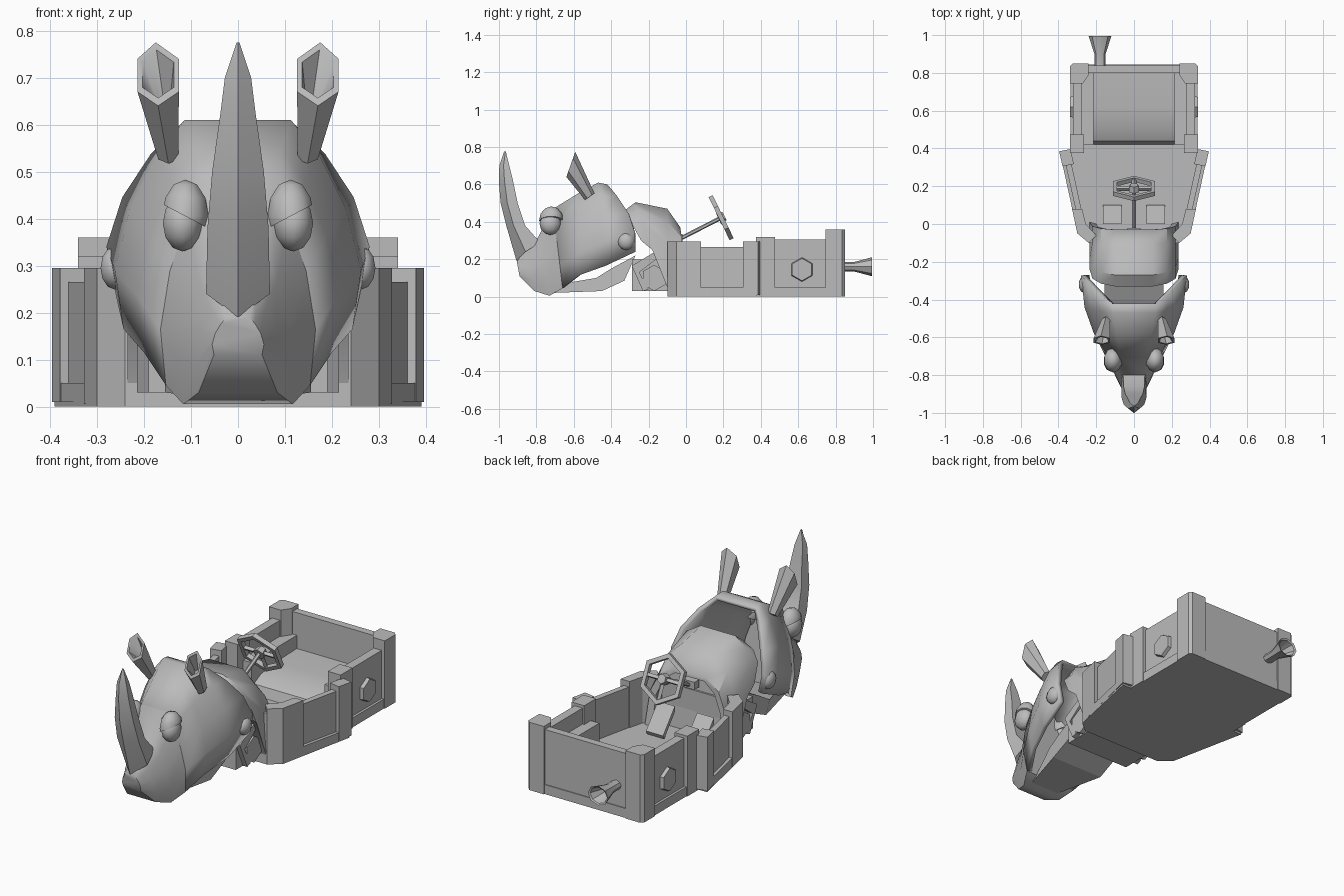
import bpy, bmesh, math
from mathutils import Vector, Matrix

cube = bpy.data.objects.get("Cube")
if cube:
    bpy.data.objects.remove(cube)

grey = bpy.data.materials.new("Grey")
grey.use_nodes = True
grey.diffuse_color = (0.5, 0.5, 0.5, 1)
grey.node_tree.nodes["Principled BSDF"].inputs["Base Color"].default_value = (0.5, 0.5, 0.5, 1)
parts = []


def finish(name, bm, smooth=30, mirror=False):
    """Turn a bmesh into an object, with an optional mirrored twin."""
    bmesh.ops.remove_doubles(bm, verts=bm.verts, dist=0.0005)
    bmesh.ops.recalc_face_normals(bm, faces=bm.faces)
    for side in ("left", "right") if mirror else ("",):
        if side == "right":
            bmesh.ops.scale(bm, vec=(-1, 1, 1), verts=bm.verts)
            bmesh.ops.reverse_faces(bm, faces=bm.faces)
        label = (side + "_" if side else "") + name
        me = bpy.data.meshes.new(label)
        bm.to_mesh(me)
        me.materials.append(grey)
        ob = bpy.data.objects.new(label, me)
        bpy.context.collection.objects.link(ob)
        parts.append((ob, smooth))
    bm.free()
    return ob


def loft(name, rings, closed=True, caps=(True, True), smooth=30, mirror=False):
    bm = bmesh.new()
    rows = [[bm.verts.new(p) for p in r] for r in rings]
    n = len(rows[0])
    for a, b in zip(rows, rows[1:]):
        for i in range(n if closed else n - 1):
            j = (i + 1) % n
            bm.faces.new((a[i], a[j], b[j], b[i]))
    for row, cap in zip((rows[0], rows[-1]), caps):
        if cap:
            bm.faces.new(row)
    return finish(name, bm, smooth, mirror)


def prism(name, outline, z0, z1, mirror=False):
    return loft(name, [[(x, y, z) for x, y in outline] for z in (z0, z1)], smooth=0, mirror=mirror)


def box(name, lo, hi, mirror=False):
    (a, b, c), (d, e, f) = lo, hi
    return prism(name, [(a, b), (d, b), (d, e), (a, e)], c, f, mirror)


def rod(name, p, q, r0, r1, sides=8, mirror=False):
    p, q = Vector(p), Vector(q)
    bm = bmesh.new()
    m = Matrix.Translation((p + q) / 2) @ (q - p).to_track_quat('Z', 'Y').to_matrix().to_4x4()
    bmesh.ops.create_cone(bm, cap_ends=True, segments=sides, radius1=r0, radius2=r1,
                          depth=(q - p).length, matrix=m)
    return finish(name, bm, 40, mirror)


def ball(name, centre, size, tilt=0, mirror=False):
    bm = bmesh.new()
    m = Matrix.Translation(centre) @ Matrix.Rotation(tilt, 4, 'X') @ Matrix.Diagonal((*size, 1))
    bmesh.ops.create_uvsphere(bm, u_segments=10, v_segments=6, radius=1, matrix=m)
    return finish(name, bm, 50, mirror)


# Head shell: arched sections (top y, top z, bottom y, bottom z, half width, bulge)
def arch(yt, zt, yb, zb, w, bulge=0):
    half = [(0.43, 0), (0.66, 0.17), (0.88, 0.43), (1, 0.72), (0.93, 1)]
    pts = [(w * x, yt + (yb - yt) * t + bulge * math.sin(math.pi * t), zt + (zb - zt) * t) for x, t in half]
    return [(-x, y, z) for x, y, z in reversed(pts)] + pts


head = loft("head", [arch(-0.42, 0.6, -0.27, 0.24, 0.28, 0.05),
                     arch(-0.47, 0.61, -0.43, 0.165, 0.262),
                     arch(-0.58, 0.55, -0.57, 0.115, 0.215),
                     arch(-0.71, 0.47, -0.66, 0.045, 0.165)],
            closed=False, caps=(False, False), smooth=50)
shell = head.modifiers.new("thickness", 'SOLIDIFY')
shell.thickness, shell.offset = 0.025, -1
loft("snout", [arch(-0.71, 0.47, -0.66, 0.045, 0.165),
               arch(-0.79, 0.32, -0.73, 0.005, 0.125),
               arch(-0.86, 0.25, -0.81, 0.03, 0.09),
               arch(-0.905, 0.19, -0.89, 0.11, 0.055)], smooth=50)

# Lower jaw
jaw = [(-0.72, 0.02), (-0.45, 0.03), (-0.33, 0.085), (-0.27, 0.22), (-0.4, 0.15), (-0.48, 0.1), (-0.66, 0.07)]
loft("jaw", [[(s * (0.08 if y < -0.6 else 0.155), y, z) for y, z in jaw] for s in (-1, 1)], smooth=0)

# Horn: height, front y, back y, half width
horn = [(0.775, -0.967, -0.963, 0.003), (0.7, -0.992, -0.945, 0.028), (0.62, -0.995, -0.925, 0.038),
        (0.5, -0.985, -0.9, 0.055), (0.38, -0.955, -0.86, 0.065), (0.24, -0.9, -0.78, 0.068)]
rings = []
for z, f, b, w in horn:
    m, drop = (f + b) / 2, 0.05 if z < 0.3 else 0
    rings.append([(0, f - 0.006, z - drop), (w, f * 0.65 + b * 0.35, z), (w * 0.85, b, z + drop),
                  (-w * 0.85, b, z + drop), (-w, f * 0.65 + b * 0.35, z)])
loft("horn", rings, smooth=35)

# Eyes, lids, cheek bolts
ball("eye", (0.118, -0.725, 0.39), (0.044, 0.058, 0.06), mirror=True)
bm = bmesh.new()
bmesh.ops.create_uvsphere(bm, u_segments=10, v_segments=6, radius=1)
bmesh.ops.bisect_plane(bm, geom=bm.verts[:] + bm.edges[:] + bm.faces[:], plane_co=(0, 0, 0),
                       plane_no=(-0.35, 0, 1), clear_inner=True)
bmesh.ops.holes_fill(bm, edges=bm.edges)
bmesh.ops.transform(bm, verts=bm.verts, matrix=Matrix.Translation((0.112, -0.72, 0.405))
                    @ Matrix.Diagonal((0.052, 0.066, 0.078, 1)))
finish("eyelid", bm, 50, True)
ball("cheek_bolt", (0.262, -0.32, 0.295), (0.032, 0.046, 0.046), mirror=True)

# Ears: narrow base, flared slanted rim, hollow inside
rim = [(0.175, 0.775), (0.214, 0.74), (0.214, 0.67), (0.17, 0.64), (0.126, 0.67), (0.126, 0.74)]


def ear_ring(cx, cz, k, back):
    out = []
    for x, z in rim:
        dx, dz = (x - 0.17) * k, (z - 0.71) * k
        out.append((cx + dx, back - 0.615 + dz * 0.35, cz + dz))
    return out


stem = [(0.148 + 0.025 * math.sin(i * math.pi / 3), -0.515 + 0.025 * math.cos(i * math.pi / 3),
         0.535 + 0.018 * math.cos(i * math.pi / 3)) for i in range(6)]
loft("ear", [stem, ear_ring(0.17, 0.71, 1, 0), ear_ring(0.17, 0.71, 0.76, 0), ear_ring(0.158, 0.64, 0.3, 0.045)],
     smooth=45, mirror=True)


# Neck: closed arch with a slanted, recessed rear opening
def neck_ring(yt, zt, yb, zb, k=1):
    half = [(0.1, 0), (0.175, 0.16), (0.22, 0.45), (0.235, 1)]
    pts = [(x * k, yt + (yb - yt) * t, zt + (zb - zt) * t) for x, t in half]
    return [(-x, y, z) for x, y, z in reversed(pts)] + pts


loft("neck", [neck_ring(-0.33, 0.46, -0.24, 0.3), neck_ring(-0.27, 0.505, -0.18, 0.25),
              neck_ring(-0.1, 0.47, -0.1, 0.05), neck_ring(-0.03, 0.37, 0.01, 0.05),
              neck_ring(-0.03, 0.35, 0.0, 0.05, 0.85), neck_ring(-0.08, 0.38, -0.05, 0.05, 0.82)], smooth=35)

# Struts under the neck
rod("strut_hub", (0.1, -0.17, 0.1), (0.215, -0.17, 0.1), 0.07, 0.07, 6, True)
strut = [(-0.29, 0.165), (-0.15, 0.25), (-0.12, 0.23), (-0.25, 0.13), (-0.2, 0.04), (-0.23, 0.03)]
loft("strut", [[(x, y, z) for y, z in strut] for x in (0.12, 0.215)], smooth=0, mirror=True)
box("neck_base", (-0.19, -0.29, 0.03), (0.19, -0.1, 0.2))

# Tub floor and front bulkhead
half = [(0.24, -0.1), (0.3, -0.05), (0.39, 0.38), (0.33, 0.38), (0.33, 0.845)]
prism("floor", half + [(-x, y) for x, y in reversed(half)], 0, 0.05)
box("bulkhead", (-0.24, -0.1, 0), (0.24, -0.06, 0.27))
prism("front_corner", [(0.24, -0.1), (0.3, -0.05), (0.328, 0.08), (0.275, 0.08), (0.255, 0), (0.2, -0.06)],
      0.005, 0.295, True)


# Slanted cab sides with recessed panels
def slab(name, y0, y1, inset, thick, z0, z1):
    def edge(y, d):
        return (0.3 + (y + 0.05) * 0.221 - d, y + d * 0.2)
    prism(name, [edge(y0, inset), edge(y1, inset), edge(y1, inset + thick), edge(y0, inset + thick)], z0, z1, True)


slab("cab_panel", 0.06, 0.33, 0.018, 0.03, 0.02, 0.265)
slab("cab_sill", 0.06, 0.33, 0.002, 0.04, 0.01, 0.05)
slab("cab_post", 0.305, 0.385, 0, 0.06, 0.01, 0.295)

# Rear box: sides, posts, end wall
box("rear_front_post", (0.265, 0.375, 0), (0.34, 0.475, 0.32), True)
box("rear_side", (0.275, 0.45, 0), (0.322, 0.77, 0.305), True)
box("rear_sill", (0.3, 0.45, 0), (0.335, 0.77, 0.05), True)
prism("rear_corner_post", [(0.24, 0.85), (0.24, 0.79), (0.27, 0.745), (0.34, 0.745), (0.34, 0.835), (0.325, 0.85)],
      0, 0.36, True)
box("rear_wall", (-0.26, 0.8, 0), (0.26, 0.84, 0.34))
rod("hub", (0.31, 0.62, 0.145), (0.34, 0.62, 0.145), 0.068, 0.06, 6, True)

# Bench with rounded front and side ledges
bench = [(0.8, 0.03), (0.8, 0.15), (0.62, 0.145), (0.5, 0.13), (0.44, 0.1), (0.415, 0.03)]
loft("bench", [[(x, y, z) for y, z in bench] for x in (-0.215, 0.215)], smooth=40)
box("bench_ledge", (0.215, 0.42, 0.03), (0.28, 0.8, 0.22), True)

# Pedals
pedal = [(0.0, 0.16), (0.09, 0.05), (0.1, 0.07), (0.0, 0.19)]
loft("pedal", [[(x, y, z) for y, z in pedal] for x in (0.065, 0.165)], smooth=0, mirror=True)

# Steering column and six-sided wheel
axis = Vector((0, 0.9, 0.44)).normalized()
hub = Vector((0, 0.188, 0.422))
rod("steering_column", (0, -0.06, 0.295), hub, 0.011, 0.011, 6)
box("column_bracket", (-0.035, -0.06, 0.295), (0.035, -0.02, 0.335))
rod("wheel_hub", hub - axis * 0.015, hub + axis * 0.02, 0.032, 0.025, 6)
side, up = Vector((1, 0, 0)), Vector((0, -0.44, 0.9)).normalized()
rings = []
for i in range(7):
    a = math.pi * i / 3 + math.pi / 6
    out = side * math.cos(a) + up * math.sin(a)
    rings.append([hub + out * (0.128 if u > 0 else 0.104) + axis * v * 0.012
                  for u, v in ((1, 1), (-1, 1), (-1, -1), (1, -1))])
loft("wheel_rim", rings, caps=(False, False), smooth=0)
for i, a in enumerate((0, math.pi, -math.pi / 2)):
    rod("wheel_spoke_%d" % (i + 1), hub, hub + (side * math.cos(a) + up * math.sin(a)) * 0.104, 0.012, 0.012, 4)

# Exhaust trumpet with hollow mouth
rings = []
for y, r in ((0.83, 0.028), (0.9, 0.03), (0.995, 0.06), (0.99, 0.05), (0.9, 0.02)):
    rings.append([(-0.18 + r * math.cos(i * math.pi / 4), y, 0.16 + r * 0.85 * math.sin(i * math.pi / 4))
                  for i in range(8)])
loft("exhaust", rings, smooth=40)

# Smooth shading with sharp edges kept
for ob, angle in parts:
    if angle:
        bpy.ops.object.select_all(action='DESELECT')
        ob.select_set(True)
        bpy.context.view_layer.objects.active = ob
        bpy.ops.object.shade_smooth_by_angle(angle=math.radians(angle))
